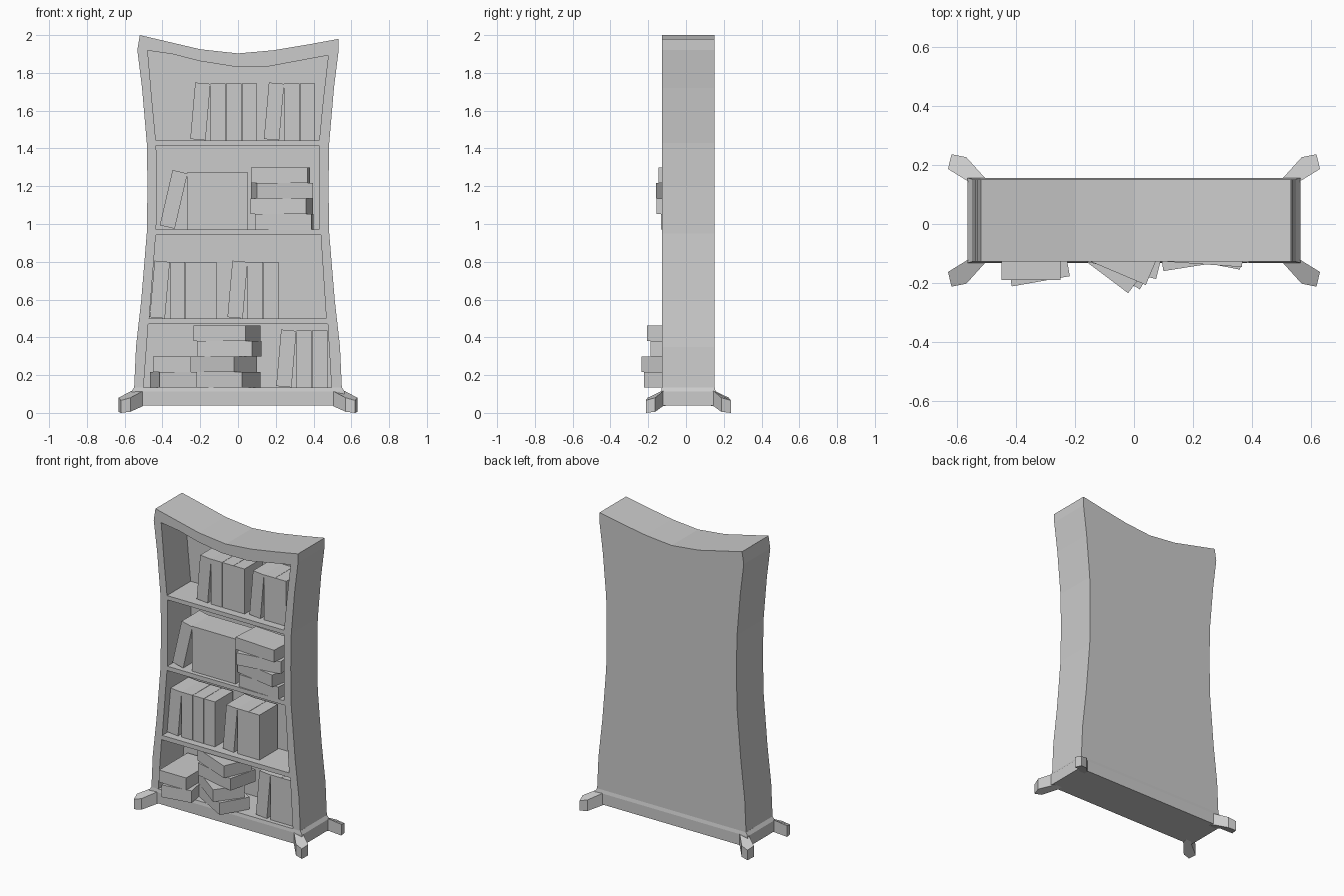
import bpy, bmesh
from math import sin, cos, radians

if "Cube" in bpy.data.objects:
    bpy.data.objects.remove(bpy.data.objects["Cube"])

FRONT, BACK = -0.128, 0.152


def loft(name, ring_a, ring_b):
    """Solid between two matching rings of 3D points."""
    bm = bmesh.new()
    a = [bm.verts.new(p) for p in ring_a]
    b = [bm.verts.new(p) for p in ring_b]
    bm.faces.new(a)
    bm.faces.new(b[::-1])
    for i in range(len(a)):
        j = (i + 1) % len(a)
        bm.faces.new((a[i], b[i], b[j], a[j]))
    bmesh.ops.recalc_face_normals(bm, faces=bm.faces)
    me = bpy.data.meshes.new(name)
    bm.to_mesh(me)
    bm.free()
    ob = bpy.data.objects.new(name, me)
    bpy.context.collection.objects.link(ob)
    return ob


def slab(name, xz, y0, y1):
    return loft(name, [(x, y0, z) for x, z in xz], [(x, y1, z) for x, z in xz])


# Case: waisted outline with a sagging top
side = [(.55, .13), (.54, .35), (.512, .6), (.483, .95), (.479, 1.2),
        (.483, 1.43), (.508, 1.72), (.533, 1.92)]
top = [(.533, 1.98), (.37, 1.95), (.19, 1.92), (0, 1.903), (-.2, 1.925),
       (-.37, 1.965), (-.52, 2.0)]
case = slab("case", side + top + [(-x, z) for x, z in side[::-1]], FRONT, BACK)

# Compartments cut into the case, leaving shelves and a thin back
openings = [
    [(-.5, .135), (.495, .135), (.475, .47), (-.475, .47)],
    [(-.47, .5), (.467, .5), (.438, .943), (-.435, .943)],
    [(-.433, .972), (.43, .972), (.428, 1.2), (.43, 1.415), (-.433, 1.415), (-.431, 1.2)],
    [(-.435, 1.443), (.43, 1.443), (.45, 1.65), (.478, 1.893), (.166, 1.835),
     (-.03, 1.835), (-.2, 1.862), (-.35, 1.9), (-.478, 1.918), (-.455, 1.65)],
]
bpy.context.view_layer.objects.active = case
for i, pts in enumerate(openings):
    cutter = slab("opening_cutter", pts, FRONT - .1, .122)
    cutter.hide_render = True
    mod = case.modifiers.new("opening", 'BOOLEAN')
    mod.operation = 'DIFFERENCE'
    mod.solver = 'EXACT'
    mod.object = cutter
    bpy.ops.object.modifier_apply(modifier=mod.name)
    bpy.data.objects.remove(cutter)


# Plinth with a chamfered upper edge
def rect(w, y0, y1, z):
    return [(-w, y0, z), (w, y0, z), (w, y1, z), (-w, y1, z)]


loft("plinth", rect(.565, -.132, .157, .04), rect(.565, -.132, .157, .113))
loft("plinth_chamfer", rect(.565, -.132, .157, .113), rect(.55, FRONT, BACK, .135))

# Splayed claw feet: x, distance beyond the case edge, low z, high z
foot = [(.50, -.03, .04, .12), (.505, .003, .035, .115), (.57, .075, .006, .08),
        (.62, .085, 0, .066), (.632, .035, .006, .08), (.567, -.005, .035, .115),
        (.54, -.03, .04, .12)]
for sx, xn in ((-1, "left"), (1, "right")):
    for sy, edge, yn in ((-1, FRONT, "front"), (1, BACK, "back")):
        loft(f"{yn}_{xn}_foot",
             [(sx * x, edge + sy * d, lo) for x, d, lo, hi in foot],
             [(sx * x, edge + sy * d, hi) for x, d, lo, hi in foot])

L, D, T = .30, .19, .081      # book height, depth, thickness


def standing_book(x_right, z, y, lean=0):
    """Upright book pivoting on its lower right edge."""
    c, s = cos(radians(lean)), sin(radians(lean))
    pts = [(-T, 0), (0, 0), (0, L), (-T, L)]
    slab("standing_book", [(x_right + u * c + v * s, z - u * s + v * c) for u, v in pts],
         y, y + D)


def lying_book(x, y, z, angle, w=.3, d=.2, right=True):
    """Flat book placed by one of its front corners and turned about it."""
    c, s = cos(radians(angle)), sin(radians(angle))
    x0 = -w if right else 0
    pts = [(x0, 0), (x0 + w, 0), (x0 + w, d), (x0, d)]
    plan = [(x + u * c - v * s, y + u * s + v * c) for u, v in pts]
    loft("lying_book", [(*p, z) for p in plan], [(*p, z + T) for p in plan])


# Rows of upright books, the first in each row leaning on the rest
rows = [(-.172, 1.443, -.075, 3), (.218, 1.443, -.075, 2),
        (-.387, .5, -.08, 4), (.025, .5, -.08, 2), (.283, .135, -.1, 2)]
ups = [3, 2, 3, 2, 2]
for (x, z, y, _), n in zip(rows, ups):
    standing_book(x, z, y, 5)
    for k in range(n):
        standing_book(x + .024 + (k + 1) * .083, z, y)
standing_book(-.335, .975, -.1, 13)
for k in range(4):
    standing_book(-.19 + k * .081, .972, -.1)

# Stacks of lying books
for n, (x, y, a, right) in enumerate([(.39, -.132, -3, True), (.36, -.155, -11, True),
                                      (.1, -.16, 9, False), (.367, -.146, -4, True)]):
    lying_book(x, y, .972 + n * .082, a, right=right)
for n, (x, y, a) in enumerate([(.02, -.222, -30), (-.02, -.235, -37),
                               (.075, -.187, -14), (.04, -.207, -23)]):
    lying_book(x, y, .135 + n * .082, a)
lying_book(-.415, -.212, .135, 10, .2, .3, False)
lying_book(-.45, -.19, .217, 0, .2, .3, False)
